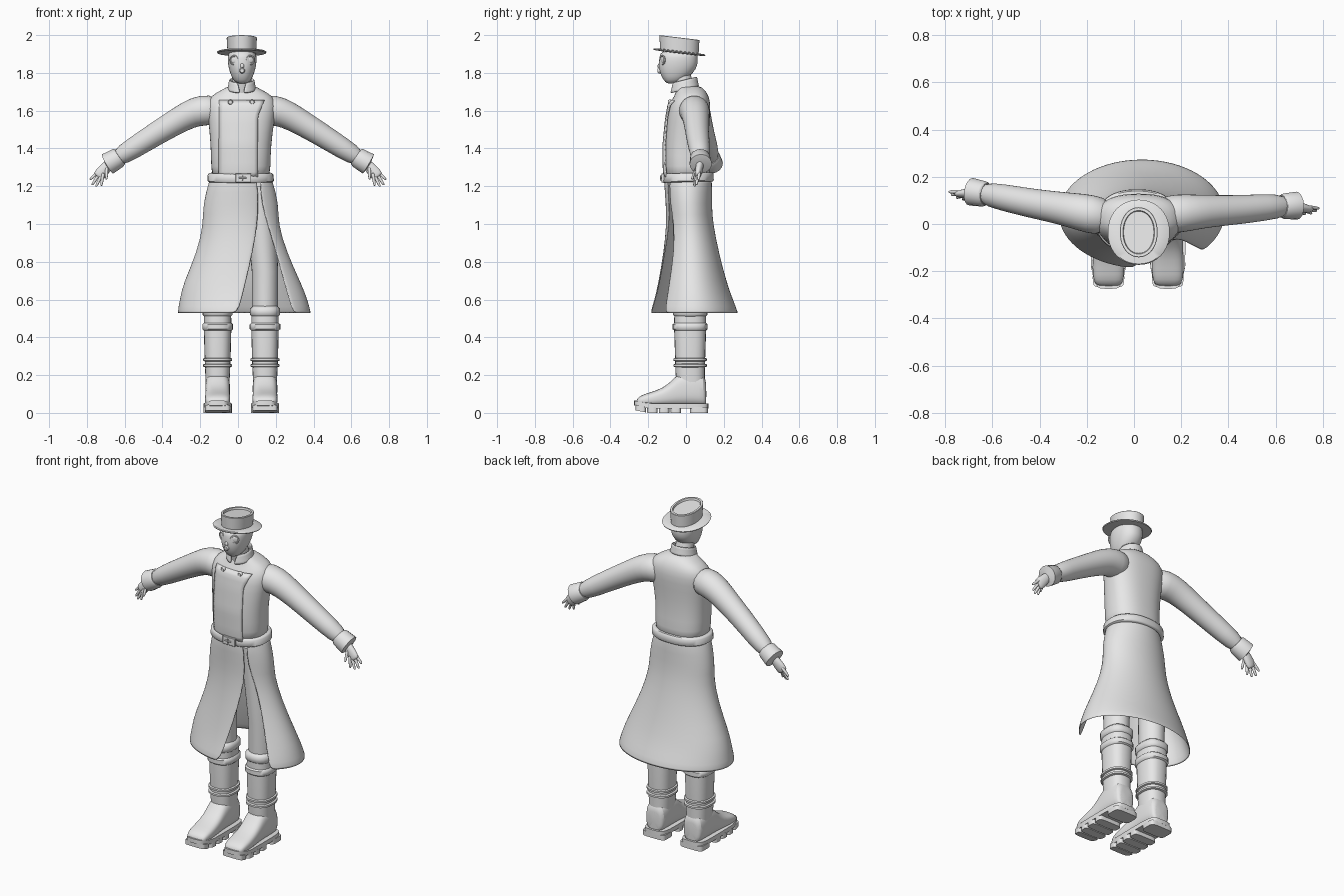
import bpy, bmesh, math
from mathutils import Vector

cube = bpy.data.objects.get("Cube")
if cube:
    bpy.data.objects.remove(cube, do_unlink=True)

grey = bpy.data.materials.new("light_grey")
grey.use_nodes = True
grey.diffuse_color = (0.8, 0.8, 0.8, 1)
grey.node_tree.nodes["Principled BSDF"].inputs["Base Color"].default_value = (0.8, 0.8, 0.8, 1)


def finish(name, bm, subsurf=0, thick=0, angle=50):
    bmesh.ops.recalc_face_normals(bm, faces=bm.faces)
    mesh = bpy.data.meshes.new(name)
    bm.to_mesh(mesh)
    bm.free()
    obj = bpy.data.objects.new(name, mesh)
    bpy.context.collection.objects.link(obj)
    mesh.materials.append(grey)
    bpy.ops.object.select_all(action='DESELECT')
    obj.select_set(True)
    bpy.context.view_layer.objects.active = obj
    bpy.ops.object.shade_smooth_by_angle(angle=math.radians(angle))
    if thick:
        mod = obj.modifiers.new("thickness", 'SOLIDIFY')
        mod.thickness, mod.offset = thick, 0
    if subsurf:
        mod = obj.modifiers.new("smooth", 'SUBSURF')
        mod.levels = mod.render_levels = subsurf
    return obj


def loft(name, rings, closed=True, caps=True, **kw):
    bm = bmesh.new()
    grid = [[bm.verts.new(p) for p in ring] for ring in rings]
    n = len(grid[0])
    for a, b in zip(grid, grid[1:]):
        for i in range(n if closed else n - 1):
            j = (i + 1) % n
            bm.faces.new((a[i], a[j], b[j], b[i]))
    if caps and closed:
        bm.faces.new(grid[0])
        bm.faces.new(grid[-1])
    return finish(name, bm, **kw)


def oval(rx, ry, n=2.0, count=24, start=0.0, end=2 * math.pi, ends=False):
    """Rounded outline; a higher n gives a boxier shape."""
    pts = []
    for i in range(count):
        t = start + (end - start) * i / (count - 1 if ends else count)
        c, s = math.cos(t), math.sin(t)
        pts.append((math.copysign(abs(c) ** (2 / n), c) * rx,
                    math.copysign(abs(s) ** (2 / n), s) * ry))
    return pts


def stack(name, sections, n=2.0, slope=0.0, count=24, **kw):
    """Loft upright sections given as (z, cx, cy, rx, ry)."""
    rings = [[(cx + x, cy + y, z + slope * y) for x, y in oval(rx, ry, n, count)]
             for z, cx, cy, rx, ry in sections]
    return loft(name, rings, **kw)


def tube(name, path, radii, count=16, **kw):
    path = [Vector(p) for p in path]
    rings = []
    for i, p in enumerate(path):
        t = (path[min(i + 1, len(path) - 1)] - path[max(i - 1, 0)]).normalized()
        u = t.cross(Vector((0, 1, 0))).normalized()
        v = u.cross(t)
        r = radii[i] if isinstance(radii[i], tuple) else (radii[i], radii[i])
        rings.append([p + u * a + v * b for a, b in oval(*r, count=count)])
    return loft(name, rings, **kw)


# Coat body
TORSO = [(1.22, .015, .01, .155, .12), (1.3, .015, .005, .157, .122),
         (1.42, .015, 0, .16, .118), (1.55, .018, .01, .175, .115),
         (1.63, .02, .02, .188, .112), (1.68, .02, .03, .165, .09),
         (1.71, .02, .025, .105, .075), (1.735, .02, .01, .065, .06)]
stack("coat_body", TORSO, n=2.4, count=32, subsurf=1)


def front_y(x, z):
    for a, b in zip(TORSO, TORSO[1:]):
        if a[0] <= z <= b[0]:
            f = (z - a[0]) / (b[0] - a[0])
            _, cx, cy, rx, ry = (p + (q - p) * f for p, q in zip(a, b))
            return cy - ry * max(0, 1 - abs((x - cx) / rx) ** 2.4) ** (1 / 2.4)


# Overlapping front panel, fading into the body on one side
panel = []
for k in range(17):
    z = 1.25 + .405 * k / 16
    edge = .105 + .035 * max(0, (z - 1.57) / .085)
    xs = [-.1 + (edge + .1) * i / 10 for i in range(11)]
    panel.append([(x, front_y(x, z) + .003 - .009 * i / 10, z) for i, x in enumerate(xs)])
loft("coat_front_panel", panel, closed=False, thick=.008)


def disc(name, loc, r, depth, turn=0.0):
    """Small domed disc facing forward, turned about the vertical."""
    path = [(0, 0), (r, 0), (r, -depth * .6), (r * .7, -depth), (r * .2, -depth)]
    rings = []
    for rad, y in path:
        ring = []
        for a, b in oval(max(rad, .001), max(rad, .001), count=16):
            ring.append((loc[0] + a * math.cos(turn) - y * math.sin(turn),
                         loc[1] + a * math.sin(turn) + y * math.cos(turn), loc[2] + b))
        rings.append(ring)
    return loft(name, rings)


for label, x in (("right", -.04), ("left", .075)):
    disc(label + "_coat_button", (x, front_y(x, 1.645) + .002, 1.645), .014, .017)

# Belt and buckle
stack("belt", [(1.222, .014, .012, .168, .13), (1.228, .014, .012, .176, .135),
               (1.262, .014, .012, .174, .134), (1.27, .014, .012, .165, .128)],
      n=2.3, count=32, slope=.03)


def box(name, lo, hi):
    bm = bmesh.new()
    bmesh.ops.create_cube(bm, size=1)
    for v in bm.verts:
        v.co = [(a + b) / 2 + c * (b - a) for a, b, c in zip(lo, hi, v.co)]
    bmesh.ops.bevel(bm, geom=bm.edges, offset=.002, segments=1, affect='EDGES')
    return finish(name, bm, angle=30)


box("buckle_plate", (-.012, -.131, 1.22), (.07, -.11, 1.268))
box("buckle_bar", (.005, -.138, 1.241), (.045, -.12, 1.248))
box("buckle_pin", (.02, -.138, 1.23), (.027, -.12, 1.258))

# Open skirt: z, centre, radii, then x of the two front edges
SKIRT = [(1.24, .015, .01, .162, .125, .105, .112), (1.1, .015, .015, .2, .118, .108, .125),
         (1.0, .015, .02, .195, .12, .105, .155), (.85, .02, .027, .235, .143, .08, .2),
         (.68, .022, .035, .312, .18, .04, .245), (.6, .03, .04, .335, .205, .02, .27),
         (.525, .033, .043, .352, .232, 0, .29)]
rings = []
for z, cx, cy, rx, ry, right, left in SKIRT:
    arc = oval(rx, ry, count=33, ends=True, start=-math.acos((left - cx) / rx),
               end=2 * math.pi - math.acos((right - cx) / rx))
    rings.append([(cx + x, cy + y, z) for x, y in arc])
loft("coat_skirt", rings, closed=False, thick=.008, subsurf=1)

# Neck, stand collar and head
stack("neck", [(1.69, .02, .0, .055, .055), (1.79, .02, -.025, .05, .05)])
rings = []
for z, r, gap in ((1.71, .075, .1), (1.735, .066, .2), (1.765, .064, .35)):
    arc = oval(r, r, count=25, ends=True, start=-math.pi / 2 + gap, end=math.pi * 1.5 - gap)
    rings.append([(.02 + x, -.008 + y, z + .25 * y) for x, y in arc])
loft("collar", rings, closed=False, thick=.01, subsurf=1)
stack("head", [(1.742, .022, -.075, .022, .025), (1.76, .022, -.063, .048, .056),
               (1.8, .022, -.05, .065, .09), (1.84, .022, -.041, .075, .105),
               (1.88, .022, -.04, .078, .102), (1.925, .022, -.037, .073, .098)],
      n=2.2, subsurf=1)

# Mask details
for label, s in (("right", -1), ("left", 1)):
    x, y = .022 + s * .042, -.124
    disc(label + "_goggle_lens", (x, y + .008, 1.868), .019, .012, s * .45)
    bm = bmesh.new()
    rim = []
    for i in range(20):
        a = math.tau * i / 20
        ring = []
        for j in range(6):
            b = math.tau * j / 6
            r, d = .022 + .005 * math.cos(b), .006 * math.sin(b)
            w = r * math.cos(a)
            ring.append(bm.verts.new((x + w * math.cos(s * .45) - d * math.sin(s * .45),
                                      y + w * math.sin(s * .45) + d * math.cos(s * .45),
                                      1.868 + r * math.sin(a))))
        rim.append(ring)
    for i in range(20):
        for j in range(6):
            k, m = (i + 1) % 20, (j + 1) % 6
            bm.faces.new((rim[i][j], rim[k][j], rim[k][m], rim[i][m]))
    finish(label + "_goggle_rim", bm)
disc("mask_filter", (.022, -.136, 1.812), .015, .014)
tube("mask_ridge", [(.022, -.13, 1.855), (.022, -.142, 1.84), (.022, -.142, 1.825)],
     [.006, .012, .01], count=10, subsurf=1)

# Flat-topped hat with a recessed crown
stack("hat", [(1.903, .02, -.035, .07, .095), (1.905, .02, -.035, .128, .136),
              (1.91, .02, -.035, .131, .138), (1.914, .02, -.035, .126, .134),
              (1.916, .02, -.035, .076, .102), (1.985, .02, -.035, .08, .106),
              (1.987, .02, -.035, .078, .104), (1.987, .02, -.035, .067, .092),
              (1.976, .02, -.035, .064, .089)], n=2.1, slope=-.12, count=40, angle=40)

# Arms and hands
for label, s in (("left", 1), ("right", -1)):
    def P(x, y, z):
        return (s * x, y + (0 if s > 0 else .12 * (x - .2)), z)
    tube(label + "_sleeve", [P(.1, .035, 1.6), P(.19, .045, 1.605), P(.26, .05, 1.58),
                             P(.33, .055, 1.54), P(.44, .06, 1.474), P(.55, .07, 1.404),
                             P(.66, .078, 1.335)],
         [.08, .084, .076, .069, .063, .058, .048], subsurf=1)
    tube(label + "_cuff", [P(.625, .075, 1.357), P(.635, .075, 1.35), P(.69, .078, 1.318),
                           P(.7, .078, 1.312), P(.69, .078, 1.318)],
         [.047, .054, .059, .056, .045])
    tube(label + "_palm", [P(.665, .076, 1.335), P(.69, .073, 1.31), P(.715, .068, 1.28),
                           P(.737, .062, 1.254), P(.742, .061, 1.248)],
         [(.024, .02), (.027, .021), (.034, .02), (.033, .016), (.024, .01)], subsurf=1)
    fingers = [("index", (.715, .05, 1.258), (.724, .042, 1.202)),
               ("middle", (.727, .057, 1.25), (.752, .045, 1.198)),
               ("ring", (.741, .063, 1.256), (.773, .055, 1.206)),
               ("little", (.747, .07, 1.27), (.784, .066, 1.234)),
               ("thumb", (.695, .055, 1.29), (.697, .03, 1.235))]
    for finger, a, b in fingers:
        a, b = Vector(a), Vector(b)
        path = [P(*a.lerp(b, f)) for f in (-.25, .1, .55, .92, 1)]
        tube(label + "_" + finger + "_finger", path, [.009, .0095, .0085, .007, .003],
             count=8, subsurf=1)

# Legs and boots
for label, cx in (("left", .143), ("right", -.108)):
    hip = .015 + (cx - .015) * .7
    stack(label + "_trouser", [(.5, cx, .022, .068, .075), (.75, cx, .02, .07, .08),
                               (1.0, (cx + hip) / 2, .015, .075, .085),
                               (1.2, hip, .015, .075, .09)])
    stack(label + "_boot_shaft", [(.14, cx, .025, .062, .075), (.22, cx, .022, .066, .078),
                                  (.3, cx, .022, .069, .08), (.45, cx, .022, .073, .085),
                                  (.52, cx, .022, .072, .084)], n=2.5)
    bands = [("upper_roll", .505, .565, .08), ("lower_roll", .43, .482, .081),
             ("upper_strap", .271, .293, .077), ("lower_strap", .24, .262, .077)]
    for part, lo, hi, r in bands:
        h = (hi - lo) * .25
        stack(label + "_boot_" + part,
              [(lo, cx, .022, r - .014, r - .004), (lo + h, cx, .022, r, r + .012),
               (hi - h, cx, .022, r, r + .012), (hi, cx, .022, r - .014, r - .004)], n=2.5)
    # Foot sections from heel to toe: y, half width, top height
    foot = [(.108, .045, .16), (.098, .06, .2), (.04, .066, .225), (-.03, .066, .22),
            (-.07, .064, .175), (-.12, .066, .132), (-.19, .069, .108),
            (-.24, .063, .094), (-.265, .052, .07)]
    rings = [[(cx + x, y, (top + .035) / 2 + z) for x, z in oval(w, (top - .035) / 2, 2.8)]
             for y, w, top in foot]
    loft(label + "_boot_foot", rings, subsurf=1)
    # Welt, heel and tread blocks
    soles = [("welt", -.275, .118, .024, .05), ("heel", .02, .117, 0, .03)]
    soles += [("tread_%d" % i, -.268 + i * .062, -.212 + i * .062, 0, .03) for i in range(4)]
    for part, y0, y1, z0, z1 in soles:
        rings = []
        for z in (z0, z1):
            ring = []
            for x, y in oval(.075, (y1 - y0) / 2, 5, 32):
                y += (y0 + y1) / 2
                taper = 1 - max(0, -y - .17) * 1.7
                ring.append((cx + x * taper, y, z + .2 * max(0, -y - .2)))
            rings.append(ring)
        loft(label + "_boot_" + part, rings)
